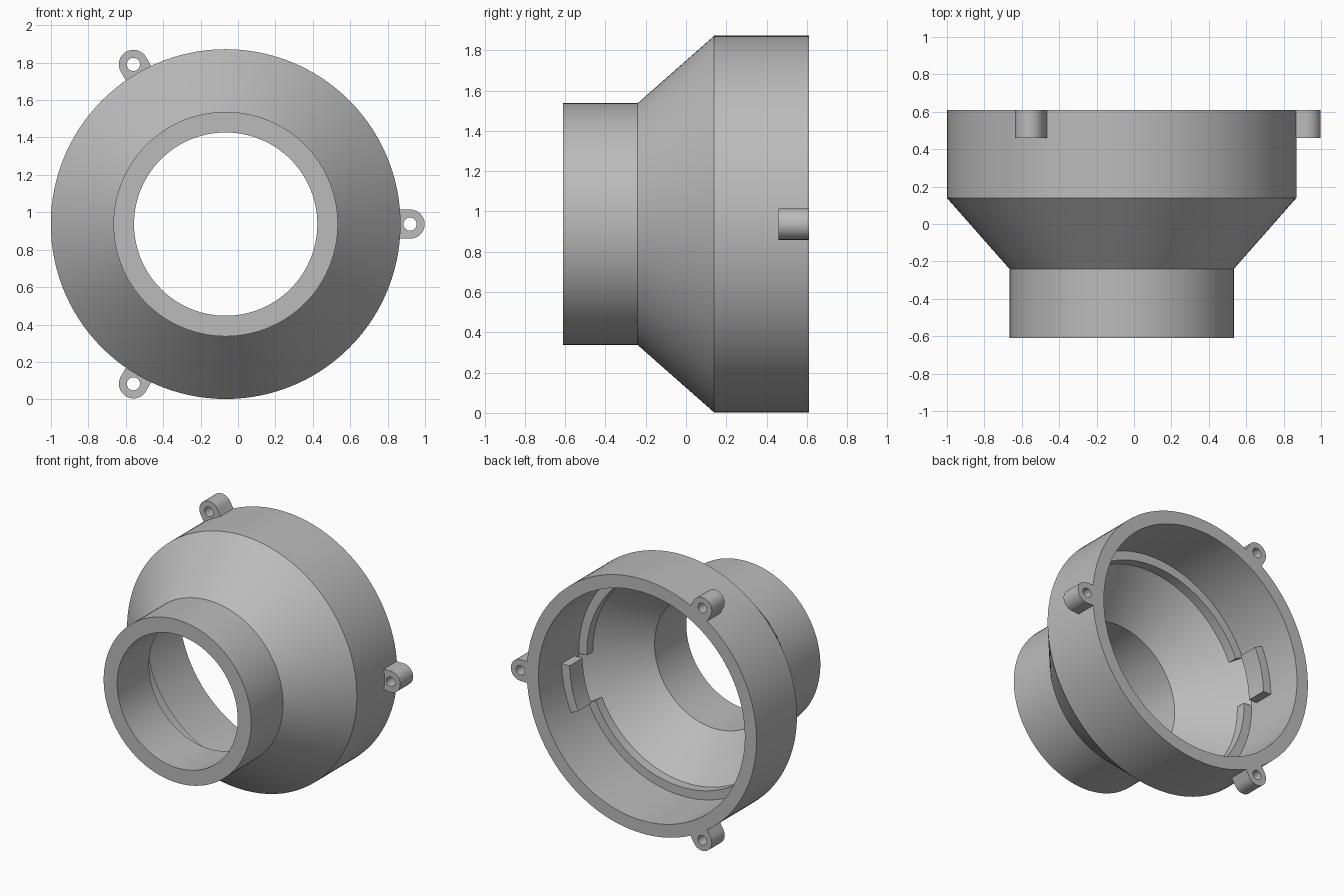
import bpy, bmesh
from math import sin, cos, pi, radians

CX, CZ = -0.066, 0.937      # bore axis runs along y
BACK, FRONT = 0.61, -0.61

cube = bpy.data.objects.get("Cube")
if cube:
    bpy.data.objects.remove(cube, do_unlink=True)

grey = bpy.data.materials.new("light grey plastic")
grey.use_nodes = True
COLOUR = (0.5, 0.5, 0.5, 1)
grey.diffuse_color = COLOUR
grey.node_tree.nodes["Principled BSDF"].inputs["Base Color"].default_value = COLOUR


def finish(bm, name):
    """Turn a bmesh into a smooth-shaded object with crisp edges."""
    bmesh.ops.recalc_face_normals(bm, faces=bm.faces)
    mesh = bpy.data.meshes.new(name)
    bm.to_mesh(mesh)
    bm.free()
    mesh.materials.append(grey)
    obj = bpy.data.objects.new(name, mesh)
    bpy.context.collection.objects.link(obj)
    bpy.ops.object.select_all(action='DESELECT')
    obj.select_set(True)
    bpy.context.view_layer.objects.active = obj
    bpy.ops.object.shade_smooth_by_angle(angle=radians(25))


def sweep(name, profile, start=0, end=360, steps=120):
    """Sweep a closed (radius, y) profile about the bore axis, in degrees."""
    bm = bmesh.new()
    full = end - start == 360
    rings = []
    for i in range(steps if full else steps + 1):
        a = radians(start + (end - start) * i / steps)
        rings.append([bm.verts.new((CX + r * cos(a), y, CZ + r * sin(a)))
                      for r, y in profile])
    pairs = list(zip(rings, rings[1:]))
    if full:
        pairs.append((rings[-1], rings[0]))
    else:
        bm.faces.new(rings[0])
        bm.faces.new(rings[-1])
    n = len(profile)
    for p, q in pairs:
        for j in range(n):
            k = (j + 1) % n
            bm.faces.new((p[j], p[k], q[k], q[j]))
    finish(bm, name)


def lug(name, angle):
    """Round-ended screw ear with a through hole, pointing out at angle."""
    half, hole, reach, inner = 0.078, 0.035, 0.986, 0.925
    a = radians(angle)
    outline, bore = [], []
    n = 24
    for i in range(n + 1):                       # rounded outer end
        t = -pi / 2 + pi * i / n
        outline.append((reach + half * cos(t), half * sin(t)))
        bore.append((reach + hole * cos(t), hole * sin(t)))
    for i in range(n + 1):                       # straight root in the wall
        t = pi / 2 + pi * i / n
        outline.append((inner, half * (1 - 2 * i / n)))
        bore.append((reach + hole * cos(t), hole * sin(t)))
    bore = bore[:n + 1] + bore[n + 1:]
    bm = bmesh.new()

    def loop(points, y):
        return [bm.verts.new((CX + u * cos(a) - v * sin(a), y,
                              CZ + u * sin(a) + v * cos(a))) for u, v in points]

    loops = [loop(outline, 0.46), loop(outline, BACK),
             loop(bore, BACK), loop(bore, 0.46)]
    m = len(outline)
    for p, q in zip(loops, loops[1:] + loops[:1]):
        for j in range(m):
            k = (j + 1) % m
            bm.faces.new((p[j], p[k], q[k], q[j]))
    bmesh.ops.remove_doubles(bm, verts=bm.verts, dist=1e-5)
    finish(bm, name)


# Hollow reducer body: wide cylinder, cone, narrow spout
sweep("reducer_body", [(0.935, BACK), (0.935, 0.14), (0.60, -0.24), (0.60, FRONT),
                       (0.49, FRONT), (0.49, -0.24), (0.84, 0.14), (0.84, BACK)])

# Bayonet: two locking blocks, and a ledge broken behind each block
ledge = [(0.775, 0.14), (0.86, 0.14), (0.86, 0.09), (0.775, 0.06)]
block = [(0.775, 0.19), (0.86, 0.19), (0.86, 0.34), (0.775, 0.34)]
for side, turn in (("left", 0), ("right", 180)):
    sweep("locking_block_" + side, block, turn - 25, turn - 1, 10)
    sweep("stop_ledge_" + side, ledge, turn - 1, turn + 155, 52)

# Three screw ears
for name, angle in (("left", 0), ("upper_right", 120), ("lower_right", 240)):
    lug("screw_ear_" + name, angle)
